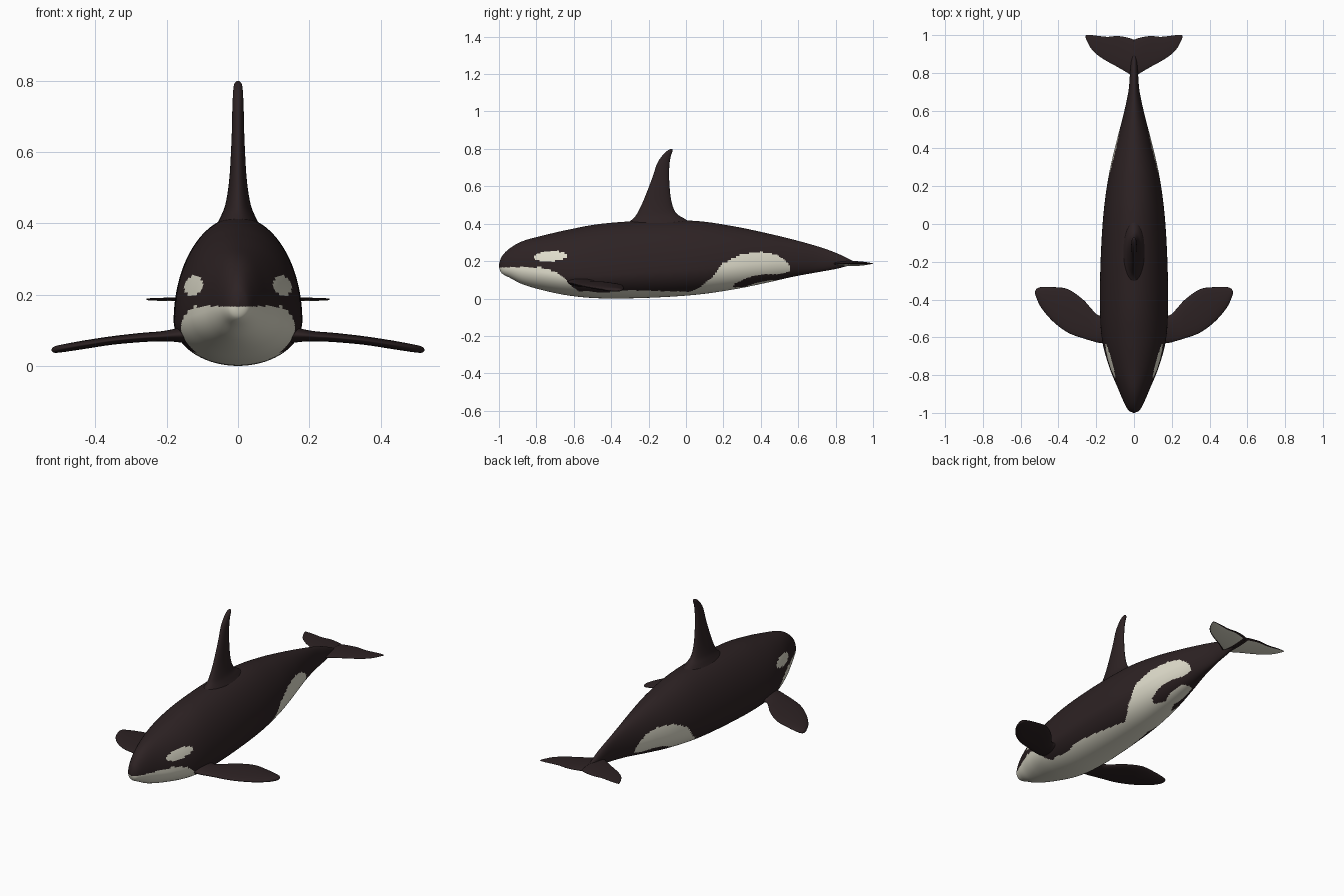
import bpy
import bmesh
import math
from mathutils import Vector

cube = bpy.data.objects.get("Cube")
if cube:
    bpy.data.objects.remove(cube, do_unlink=True)


def make_material(name, colour):
    mat = bpy.data.materials.new(name)
    mat.use_nodes = True
    mat.diffuse_color = colour
    mat.node_tree.nodes["Principled BSDF"].inputs["Base Color"].default_value = colour
    return mat


BLACK = make_material("brown black skin", (.026, .016, .017, 1))
WHITE = make_material("cream white skin", (.74, .72, .60, 1))


def spline(rows, t):
    """Smooth interpolation through table rows, with t running from 0 to 1."""
    last = len(rows) - 1
    i = min(int(t * last), last - 1)
    f = t * last - i
    result = []
    for column in zip(*rows):
        a, b = column[i], column[i + 1]
        before = column[i - 1] if i > 0 else a
        after = column[i + 2] if i + 2 <= last else b
        m0, m1 = (b - before) / 2, (after - a) / 2
        result.append(a + f * m0 + f * f * (3 * (b - a) - 2 * m0 - m1)
                      + f ** 3 * (2 * (a - b) + m0 + m1))
    return result


def loft(name, section, steps, sides, is_white=None):
    """Skin over oval sections; section(t) gives centre, side, up and down axes."""
    bm = bmesh.new()
    rings = []
    for s in range(steps + 1):
        centre, side, up, down = section(s / steps)
        ring = []
        for k in range(sides):
            angle = math.tau * k / sides
            rise = math.sin(angle)
            axis = up if rise > 0 else down
            ring.append(bm.verts.new(centre + side * math.cos(angle) + axis * rise))
        rings.append(ring)
    for s in range(steps):
        for k in range(sides):
            n = (k + 1) % sides
            face = bm.faces.new((rings[s][k], rings[s][n],
                                 rings[s + 1][n], rings[s + 1][k]))
            if is_white:
                angle = math.tau * (k + .5) / sides
                centre = face.calc_center_median()
                face.material_index = int(is_white(centre, s / steps, angle))
    for ring in (rings[0], rings[-1]):
        bm.faces.new(ring)
    for face in bm.faces:
        face.smooth = True
    bmesh.ops.recalc_face_normals(bm, faces=bm.faces)
    mesh = bpy.data.meshes.new(name)
    bm.to_mesh(mesh)
    bm.free()
    mesh.materials.append(BLACK)
    mesh.materials.append(WHITE)
    obj = bpy.data.objects.new(name, mesh)
    bpy.context.collection.objects.link(obj)
    return obj


def inside(polygon, y, z):
    """Even-odd test of a point against an outline."""
    hit = False
    for (y0, z0), (y1, z1) in zip(polygon, polygon[1:] + polygon[:1]):
        if (z0 > z) != (z1 > z) and y < y0 + (z - z0) * (y1 - y0) / (z1 - z0):
            hit = not hit
    return hit


# Body: y, half width, top, bottom, height of the widest line
body_rows = [
    (-1.0, .003, .18, .168, .172),
    (-.985, .03, .225, .135, .17),
    (-.94, .055, .27, .11, .165),
    (-.87, .085, .308, .075, .155),
    (-.76, .13, .338, .043, .14),
    (-.62, .168, .37, .015, .125),
    (-.45, .18, .40, .001, .125),
    (-.2, .177, .417, .004, .14),
    (.05, .162, .415, .02, .155),
    (.25, .135, .387, .048, .175),
    (.42, .097, .352, .082, .19),
    (.57, .058, .316, .116, .2),
    (.7, .03, .28, .14, .205),
    (.8, .021, .245, .158, .2),
    (.87, .014, .212, .176, .19),
    (.91, .002, .192, .185, .188),
]

# Side outline of the white jaw, belly and flank lobe
white_outline = [
    (-1.1, -.1), (-1.1, .165), (-.9, .168), (-.78, .167), (-.7, .145),
    (-.645, .105), (-.61, .065), (-.57, .04), (-.42, .032), (-.35, .045),
    (-.2, .042), (.02, .036), (.08, .065), (.14, .115), (.195, .185),
    (.29, .235), (.4, .25), (.49, .235), (.55, .185), (.56, .147),
    (.5, .13), (.42, .13), (.34, .115), (.26, .08), (.25, .06),
    (.31, .062), (.38, .085), (.46, .1), (.5, .09), (.5, -.1),
]


def body_section(t):
    y, width, top, bottom, mid = spline(body_rows, t)
    return (Vector((0, y, mid)), Vector((width, 0, 0)),
            Vector((0, 0, top - mid)), Vector((0, 0, mid - bottom)))


def body_white(c, t, angle):
    eye_patch = ((c.y + .725) / .09) ** 2 + ((c.z - .226 - .05 * (c.y + .725)) / .027) ** 2 < 1
    return eye_patch or inside(white_outline, c.y, c.z)


loft("body", body_section, 300, 128, body_white)

# Dorsal fin: z, front edge, back edge, half thickness
dorsal_rows = [
    (.385, -.34, .06, .066),
    (.425, -.285, -.005, .046),
    (.46, -.258, -.055, .034),
    (.53, -.225, -.08, .024),
    (.64, -.182, -.09, .018),
    (.72, -.155, -.088, .016),
    (.765, -.126, -.08, .014),
    (.79, -.1, -.071, .011),
    (.8, -.083, -.074, .003),
]


def dorsal_section(t):
    z, front, back, half = spline(dorsal_rows, t)
    thick = Vector((half, 0, 0))
    return (Vector((0, (front + back) / 2, z)),
            Vector((0, (back - front) / 2, 0)), thick, thick)


loft("dorsal_fin", dorsal_section, 64, 40)

# Flippers: x, front edge, back edge, height, half thickness
flipper_rows = [
    (.12, -.63, -.46, .09, .03),
    (.18, -.63, -.485, .086, .018),
    (.22, -.62, -.455, .083, .014),
    (.27, -.605, -.4, .08, .013),
    (.35, -.575, -.345, .072, .012),
    (.43, -.515, -.334, .06, .012),
    (.49, -.445, -.334, .05, .011),
    (.515, -.395, -.342, .046, .009),
    (.523, -.372, -.356, .045, .003),
]

# Flukes: x, front edge, back edge, half thickness
fluke_rows = [
    (0, .77, .975, .014),
    (.027, .795, .985, .012),
    (.085, .83, .995, .008),
    (.14, .86, .991, .006),
    (.19, .892, .996, .005),
    (.225, .926, 1, .004),
    (.248, .966, 1, .003),
    (.257, .99, .998, .002),
]


def fluke_white(c, t, angle):
    return math.sin(angle) < 0 and abs(math.cos(angle)) < .84 and .1 < t < .92


for label, sign in (("left", 1), ("right", -1)):
    def flipper_section(t):
        x, front, back, z, half = spline(flipper_rows, t)
        thick = Vector((0, 0, half))
        return (Vector((sign * x, (front + back) / 2, z)),
                Vector((0, (back - front) / 2, 0)), thick, thick)

    def fluke_section(t):
        x, front, back, half = spline(fluke_rows, t)
        thick = Vector((0, 0, half))
        return (Vector((sign * x, (front + back) / 2, .187)),
                Vector((0, (back - front) / 2, 0)), thick, thick)

    loft(label + "_flipper", flipper_section, 56, 32)
    loft(label + "_fluke", fluke_section, 56, 48, fluke_white)
